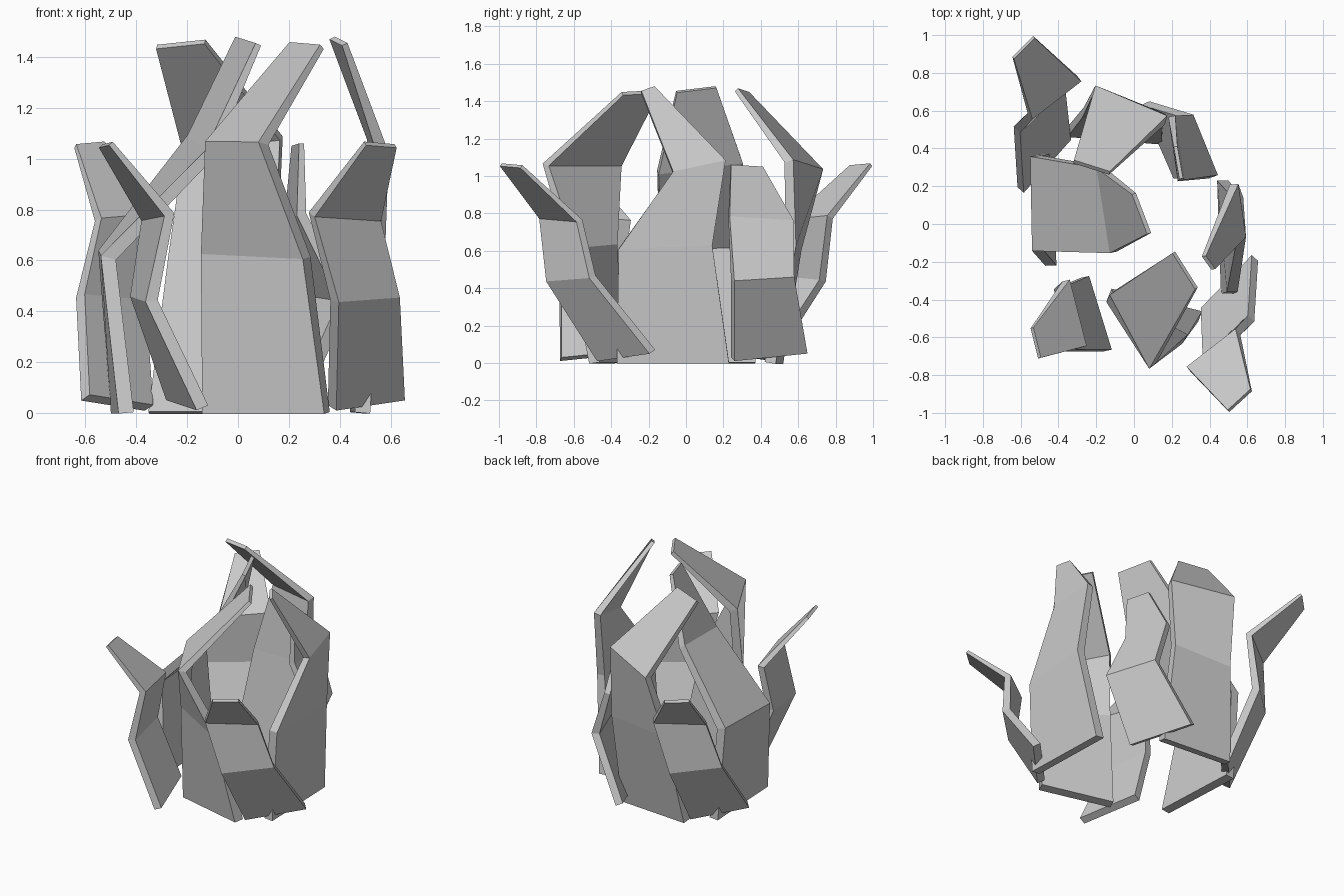
import bpy

# Heights of the two ends of each bend row
TALL = [(0.0, 0.0), (0.63, 0.61), (1.08, 1.02), (1.475, 1.45)]
FRONT = [(0.0, 0.0), (0.63, 0.61), (1.06, 1.06), (1.45, 1.44)]
BACK = [(0.0, 0.0), (0.63, 0.61), (1.08, 1.03), (1.46, 1.44)]
SHORT = [(0.02, 0.06), (0.44, 0.46), (0.78, 0.76), (1.06, 1.05)]
TAPER = (1.0, 0.95, 0.75, 0.4)


def leaf(name, levels, rows, thickness=0.06, turn=1):
    """Folded plate thinning to the tip: each row is (x1, y1, x2, y2)."""
    verts = []
    for (x1, y1, x2, y2), (z1, z2) in zip(rows, levels):
        verts += [(turn * x1, turn * y1, z1), (turn * x2, turn * y2, z2)]
    faces = [(i, i + 1, i + 3, i + 2) for i in (0, 2, 4)]
    mesh = bpy.data.meshes.new(name)
    mesh.from_pydata(verts, [], faces)
    obj = bpy.data.objects.new(name, mesh)
    bpy.context.collection.objects.link(obj)
    group = obj.vertex_groups.new(name="taper")
    for i, weight in enumerate(TAPER):
        group.add([2 * i, 2 * i + 1], weight, 'REPLACE')
    mod = obj.modifiers.new("thickness", 'SOLIDIFY')
    mod.thickness = thickness
    mod.offset = 0
    mod.use_even_offset = True
    mod.vertex_group = "taper"
    return obj


# Tall inner leaves bending over the middle
leaf("inner_leaf_left", TALL, [
    (-0.47, 0.37, -0.44, -0.22), (-0.52, 0.36, -0.51, -0.14),
    (-0.18, 0.30, -0.11, -0.15), (0.00, 0.16, 0.08, -0.05)])
leaf("inner_leaf_right", TALL, [
    (0.47, 0.23, 0.49, -0.37), (0.55, 0.14, 0.52, -0.36),
    (0.53, 0.21, 0.57, -0.07), (0.37, -0.17, 0.42, -0.24)])
leaf("inner_leaf_front", FRONT, [
    (-0.13, -0.37, 0.35, -0.49), (-0.13, -0.39, 0.27, -0.61),
    (-0.11, -0.36, 0.10, -0.75), (0.21, -0.15, 0.33, -0.34)])
leaf("inner_leaf_back", BACK, [
    (0.15, 0.45, -0.35, 0.49), (0.15, 0.56, -0.27, 0.59),
    (0.17, 0.55, -0.21, 0.71), (-0.13, 0.27, -0.32, 0.33)])

# Short outer leaves flaring outward
flared = [(0.37, -0.46, 0.64, -0.18), (0.38, -0.73, 0.62, -0.50),
          (0.29, -0.77, 0.55, -0.57), (0.50, -0.99, 0.62, -0.88)]
leaf("outer_leaf_front_right", SHORT, flared, 0.05)
leaf("outer_leaf_back_left", SHORT,
     [(0.35, -0.46, 0.60, -0.18)] + flared[1:3] + [(0.53, -0.99, 0.64, -0.88)],
     0.05, turn=-1)
leaf("outer_leaf_front_left", SHORT, [
    (-0.14, -0.67, -0.26, -0.28), (-0.34, -0.67, -0.40, -0.34),
    (-0.27, -0.65, -0.36, -0.30), (-0.50, -0.71, -0.54, -0.55)], 0.05)

# Short outer leaf that stays upright
leaf("outer_leaf_back_right", SHORT, [
    (0.23, 0.25, 0.06, 0.64), (0.42, 0.25, 0.29, 0.57),
    (0.25, 0.23, 0.20, 0.57), (0.25, 0.24, 0.22, 0.41)], 0.05)
